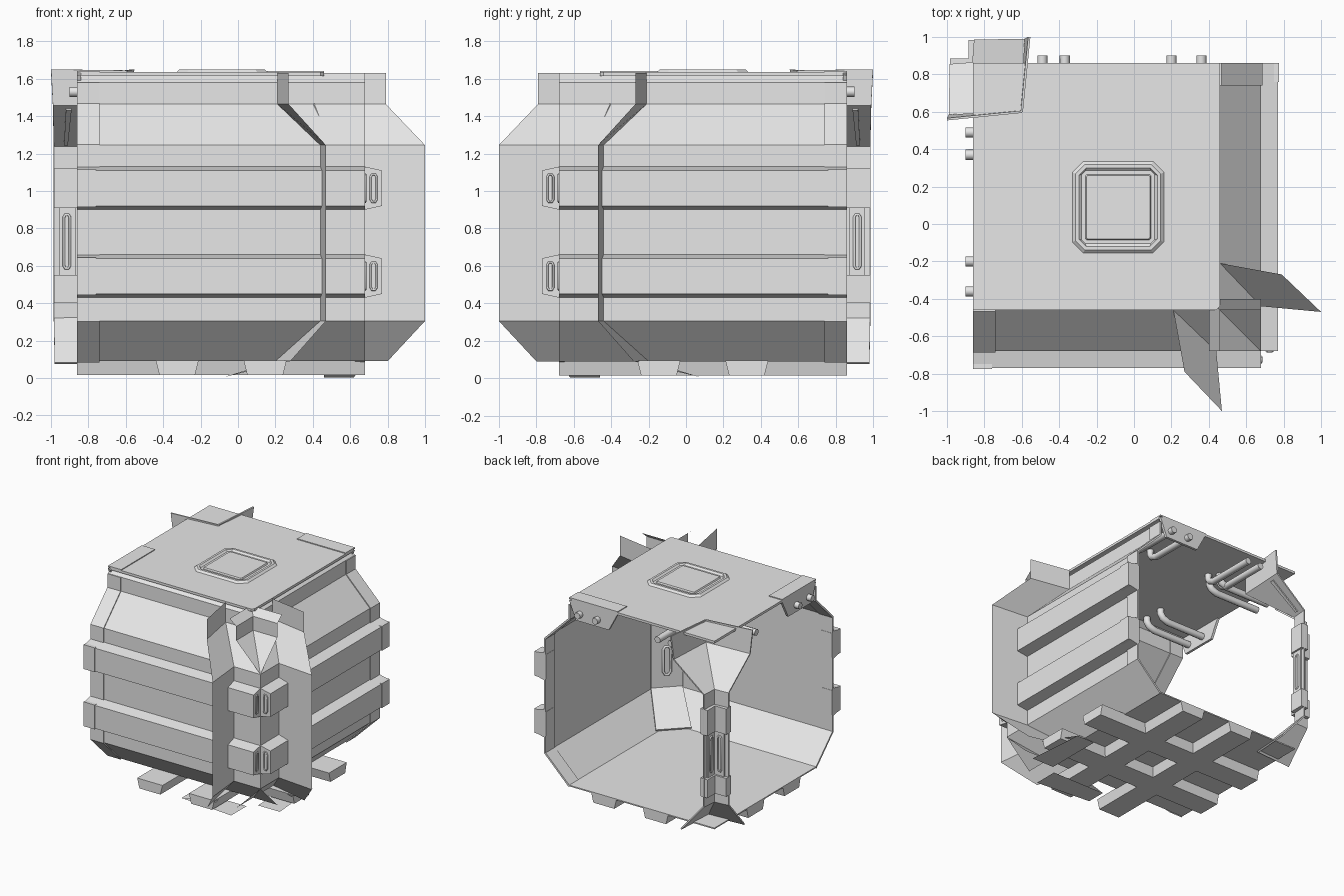
import bpy, bmesh, math
from mathutils import Vector

cube = bpy.data.objects.get("Cube")
if cube:
    bpy.data.objects.remove(cube, do_unlink=True)

grey = bpy.data.materials.new("light_grey")
grey.use_nodes = True
grey.diffuse_color = (0.8, 0.8, 0.8, 1)
grey.node_tree.nodes["Principled BSDF"].inputs["Base Color"].default_value = (0.8, 0.8, 0.8, 1)


def same(p):
    return Vector(p)


def flip(p):
    """Reflect across the diagonal plane that halves the module."""
    return Vector((-p[1], -p[0], p[2]))


SIDES = (("front", same), ("side", flip))


def finish(name, bm, solid=0):
    bmesh.ops.recalc_face_normals(bm, faces=bm.faces)
    mesh = bpy.data.meshes.new(name)
    bm.to_mesh(mesh)
    bm.free()
    ob = bpy.data.objects.new(name, mesh)
    bpy.context.collection.objects.link(ob)
    mesh.materials.append(grey)
    if solid:
        mod = ob.modifiers.new("thickness", "SOLIDIFY")
        mod.thickness, mod.offset = solid, 0
    return ob


def loft(name, rows, m=same, solid=0, closed=False, cap=False):
    """Skin between rows of points that have equal length."""
    bm = bmesh.new()
    grid = [[bm.verts.new(m(p)) for p in row] for row in rows]
    n = len(grid[0])
    for a, b in zip(grid, grid[1:]):
        for i in range(n if closed else n - 1):
            j = (i + 1) % n
            bm.faces.new((a[i], a[j], b[j], b[i]))
    if cap:
        bm.faces.new(grid[0])
        bm.faces.new(grid[-1])
    return finish(name, bm, solid)


def prism(name, outline, shift, m=same):
    far = [Vector(p) + Vector(shift) for p in outline]
    return loft(name, [outline, far], m, closed=True, cap=True)


def block(name, lo, hi, m=same):
    (a, b, c), (d, e, f) = lo, hi
    return prism(name, [(a, b, c), (d, b, c), (d, e, c), (a, e, c)], (0, 0, f - c), m)


def pipe(name, pts, r, m=same, cyclic=False):
    cu = bpy.data.curves.new(name, "CURVE")
    cu.dimensions = "3D"
    cu.bevel_depth, cu.bevel_resolution, cu.use_fill_caps = r, 2, True
    sp = cu.splines.new("POLY")
    sp.points.add(len(pts) - 1)
    for q, p in zip(sp.points, pts):
        q.co = (*m(p), 1)
    sp.use_cyclic_u = cyclic
    cu.materials.append(grey)
    ob = bpy.data.objects.new(name, cu)
    bpy.context.collection.objects.link(ob)


def slot(name, centre, across, half, r, m=same):
    """Upright rounded loop."""
    c, w = Vector(centre), Vector(across)
    pts = []
    for k in range(8):
        a = math.pi * (k % 4) / 3 + (math.pi if k > 3 else 0)
        lift = half if k < 4 else -half
        pts.append(c + w * math.cos(a) + Vector((0, 0, lift + w.length * math.sin(a))))
    pipe(name, pts, r, m, cyclic=True)


L, R, IN, OUT = -0.86, 0.68, -0.46, -0.77
RIBS = ((0.43, 0.66), (0.9, 1.13))
WALL = [(-0.40, 1.63), (IN, 1.58), (IN, 1.465), (-R, 1.245), (-R, 0.305), (IN, 0.09)]

for side, m in SIDES:
    # wall shell and the thin border along its open end
    loft(side + "_wall", [[(x, y, z) for y, z in WALL] for x in (L, R)], m)
    loft(side + "_wall_border", [[(x, y, z) for y, z in WALL[1:]] for x in (L, -0.74)], m, 0.016)

    # wall ribs, with end covers
    for i, (a, b) in enumerate(RIBS):
        rib = [(L, -R, a), (L, OUT, a + 0.02), (L, OUT, b - 0.02), (L, -R, b)]
        prism(f"{side}_wall_rib_{i}", rib, (R - L, 0, 0), m)
        block(f"{side}_rib_cover_{i}", (L, OUT - 0.006, a + 0.015), (-0.76, -0.67, b - 0.015), m)
        slot(f"{side}_rib_slot_{i}", (R, -0.725, (a + b) / 2), (0, 0.016, 0), 0.06, 0.006, m)

    # ribs below the floor
    for i, x in enumerate((-0.325, 0.145)):
        rib = [(x - 0.115, 0.86, 0.095), (x - 0.095, 0.86, 0.015),
               (x + 0.095, 0.86, 0.015), (x + 0.115, 0.86, 0.095)]
        prism(f"{side}_floor_rib_{i}", rib, (0, -R - 0.86, 0), m)

    # bent corner fin and its foot flap
    inner = [(0.21, IN, 1.63), (0.21, IN, 1.465), (0.44, -R, 1.245), (0.44, -R, 0.305), (0.2, IN, 0.09)]
    outer = [(0.27, -0.79, 1.63), (0.27, -0.79, 1.465), (0.47, -1, 1.245), (0.47, -1, 0.305), (0.28, -0.8, 0.09)]
    loft(side + "_corner_fin", [inner, outer], m)
    loft(side + "_foot_flap", [[(0.2, IN, 0.09), (0.28, -0.68, 0.09)],
                               [(-0.08, IN, 0.004), (-0.08, -0.62, 0.004)],
                               [(0.4, IN, 0.004), (0.4, -0.66, 0.004)]], m)

    # cover plate on the roof and pipe bracket under its edge
    block(side + "_roof_cover", (L, IN, 1.63), (-0.74, -0.02, 1.642), m)
    bracket = [(L, IN, 1.62), (L, -0.02, 1.62), (L, -0.1, 1.47), (L, -0.4, 1.47)]
    prism(side + "_pipe_bracket", bracket, (0.02, 0, 0), m)

    # elbowed pipes under the roof
    for i, y in enumerate((-0.36, -0.2, 0.37, 0.49)):
        pipe(f"{side}_pipe_{i}", [(-0.9, y, 1.53), (-0.5, y, 1.53), (-0.45, y, 1.55),
                                  (-0.43, y, 1.58), (-0.43, y, 1.63)], 0.027, m)

    # half of the open corner post: flared head, narrow shaft, flared foot
    edge = [(-0.6, 0.6, 1.645), (-0.6, 0.6, 1.46), (L, 0.86, 1.24), (L, 0.86, 0.32), (-0.66, 0.66, 0.08)]
    tip = [(-1, 0.56, 1.65), (-0.99, 0.58, 1.46), (-0.985, 0.85, 1.24), (-0.985, 0.85, 0.32), (-0.98, 0.64, 0.08)]
    loft(side + "_post_wing", [edge, tip], m, 0.012)
    for i, (a, b) in enumerate(((0.40, 0.55), (0.91, 1.12))):
        block(f"{side}_post_clamp_{i}", (-0.985, 0.82, a), (L, 0.885, b), m)
    block(side + "_post_pad", (-0.955, 0.835, 0.55), (-0.87, 0.87, 0.91), m)
    for y in (0.833, 0.872):
        slot(side + "_post_slot", (-0.915, y, 0.73), (0.016, 0, 0), 0.13, 0.007, m)

    # raised web on the post head
    loft(side + "_post_head_web", [[(-0.92, 0.60, 1.44), (-0.93, 0.83, 1.25)],
                                   [(-0.89, 0.60, 1.44), (-0.91, 0.83, 1.25)]], m, 0.02)

# roof with clipped front corner
roof = [(L, -0.44, 1.615), (-0.84, IN, 1.615), (0.44, IN, 1.615), (0.46, -0.44, 1.615),
        (0.46, 0.84, 1.615), (0.44, 0.86, 1.615), (L, 0.86, 1.615)]
prism("roof", roof, (0, 0, 0.02))


def eight(r, cut, z):
    k = r - cut
    ring = ((k, -r), (r, -k), (r, k), (k, r), (-k, r), (-r, k), (-r, -k), (-k, -r))
    return [(x - 0.085, y + 0.09, z) for x, y in ring]


# roof hatch: clipped frame and square lid
loft("hatch_frame", [eight(0.25, 0.06, 1.63), eight(0.228, 0.05, 1.65),
                     eight(0.21, 0.04, 1.65), eight(0.195, 0.02, 1.637)], closed=True)
loft("hatch_lid", [eight(0.178, 0.008, 1.63), eight(0.17, 0.008, 1.646)], closed=True, cap=True)

# floor
block("floor", (L, IN, 0.09), (0.46, 0.86, 0.1))

# inner corner column with sloped head and foot
column = [[(0.40, IN, 1.46), (0.46, -0.40, 1.46)], [(0.50, -0.67, 1.23), (0.67, -0.50, 1.23)],
          [(0.50, -0.67, 0.32), (0.67, -0.50, 0.32)], [(0.28, -0.47, 0.11), (0.47, -0.28, 0.11)]]
loft("inner_column", column, solid=0.02)
for z in (0.545, 1.015):
    slot("column_slot", (0.575, -0.575, z), (0.02, 0.02, 0), 0.09, 0.01)
